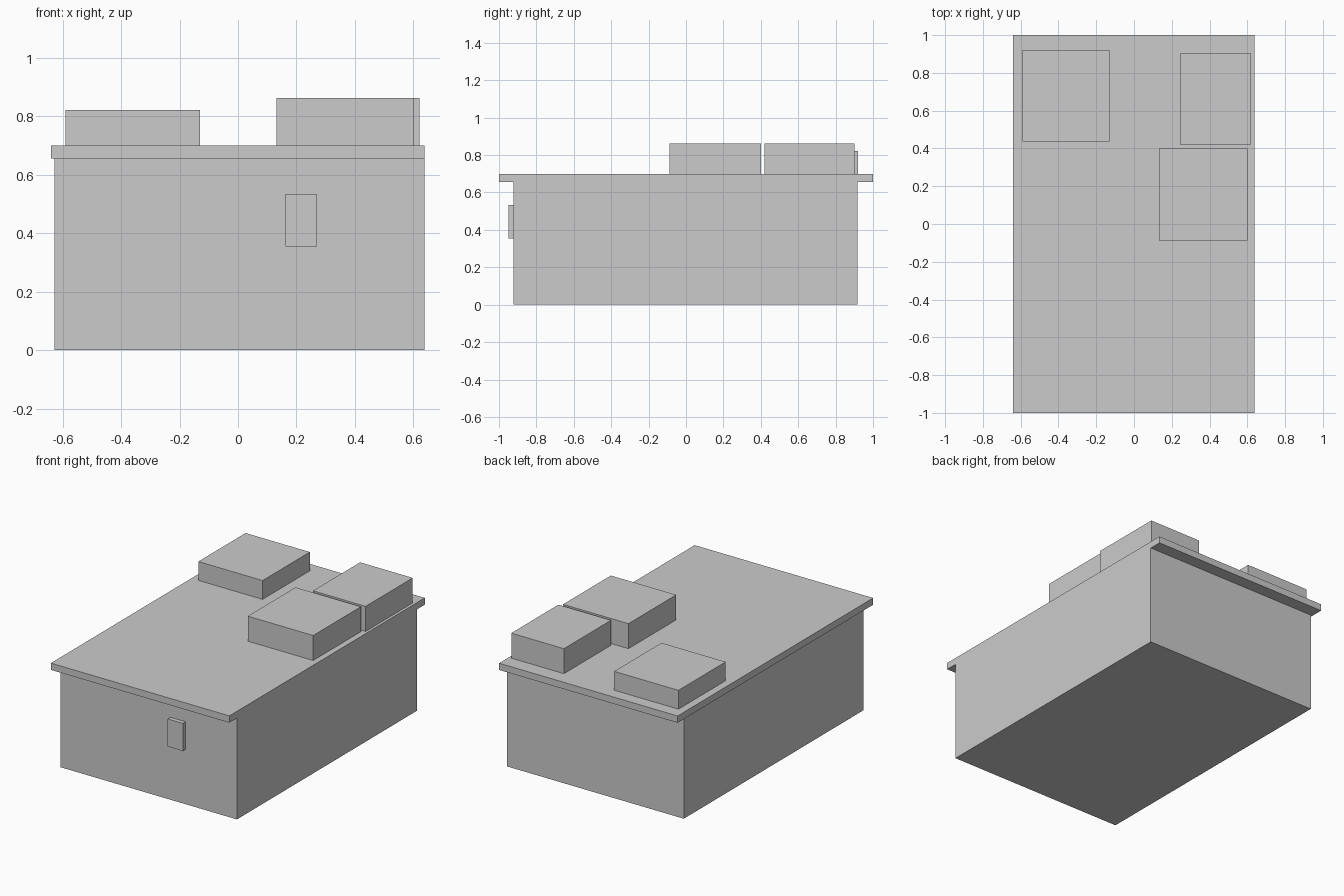
import bpy

default = bpy.data.objects.get("Cube")
if default:
    bpy.data.objects.remove(default, do_unlink=True)

# Single flat grey
grey = bpy.data.materials.new("light_grey")
grey.use_nodes = True
colour = (0.6, 0.6, 0.6, 1)
grey.diffuse_color = colour
grey.node_tree.nodes["Principled BSDF"].inputs["Base Color"].default_value = colour


def box(name, x, y, z):
    """Add a box spanning the given (low, high) ranges."""
    spans = (x, y, z)
    bpy.ops.mesh.primitive_cube_add(size=1, location=[(a + b) / 2 for a, b in spans])
    part = bpy.context.object
    part.name = name
    part.scale = [b - a for a, b in spans]
    bpy.ops.object.transform_apply(location=False, rotation=False, scale=True)
    part.data.materials.append(grey)
    return part


ROOF = 0.70
EAVE = 0.656

# Main block and overhanging roof slab
box("building_body", (-0.627, 0.638), (-0.922, 0.918), (0, EAVE))
box("roof_slab", (-0.64, 0.638), (-1, 1), (EAVE, ROOF))

# Rooftop units
box("roof_unit_right", (-0.59, -0.13), (0.437, 0.92), (ROOF, 0.822))
box("roof_unit_back_left", (0.243, 0.62), (0.42, 0.902), (ROOF, 0.862))
box("roof_unit_front_left", (0.132, 0.60), (-0.088, 0.40), (ROOF, 0.862))

# Small cabinet on the front wall
box("wall_box", (0.162, 0.27), (-0.95, -0.922), (0.355, 0.534))
